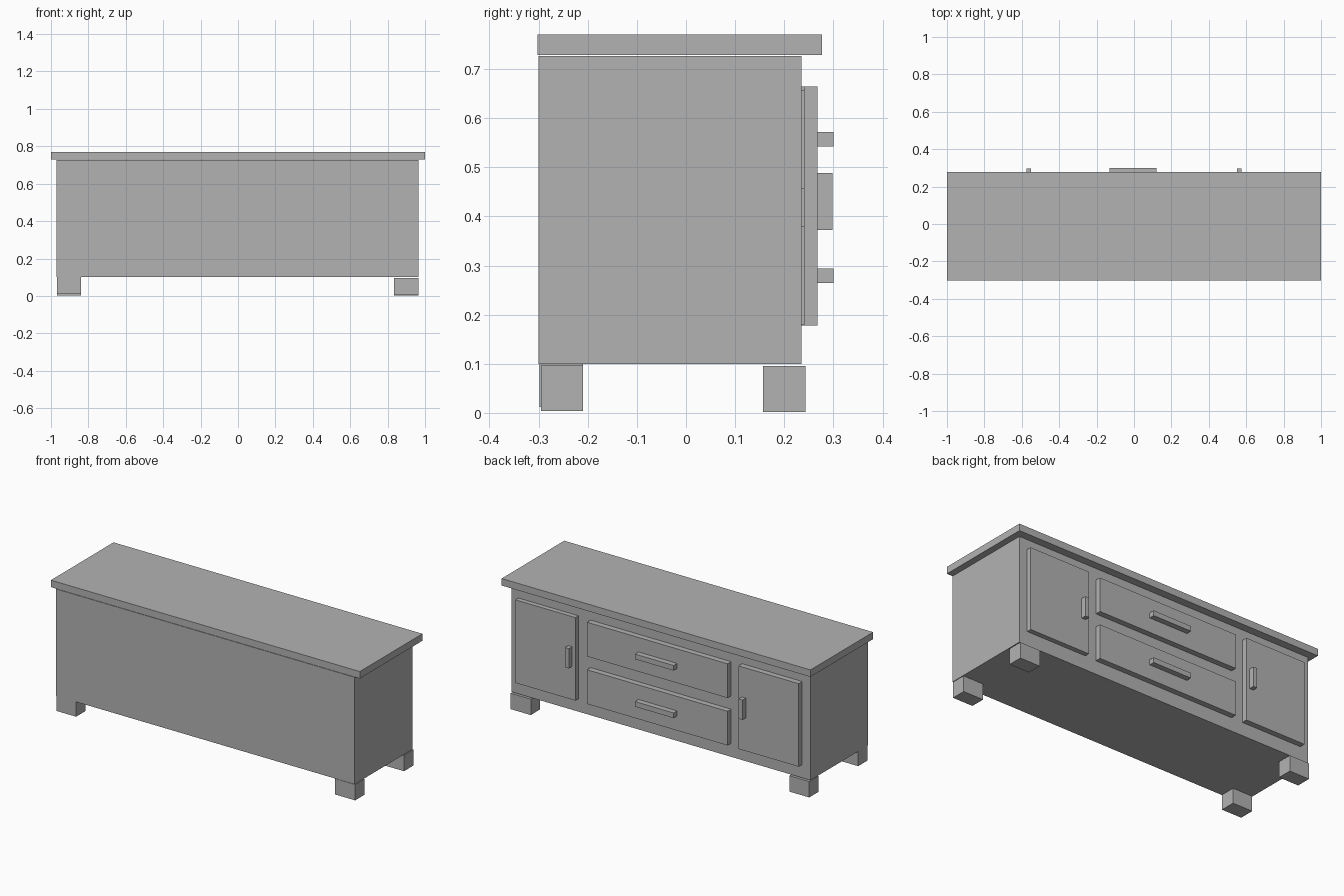
import bpy
import bmesh
from mathutils import Vector

default_cube = bpy.data.objects.get("Cube")
if default_cube:
    bpy.data.objects.remove(default_cube, do_unlink=True)

# One plain grey for the whole cabinet
GREY = (0.45, 0.45, 0.45, 1.0)
grey = bpy.data.materials.new("plain_grey")
grey.use_nodes = True
grey.diffuse_color = GREY
grey.node_tree.nodes["Principled BSDF"].inputs["Base Color"].default_value = GREY


def box(name, x, y, z):
    """Flat-shaded box spanning the given (low, high) range on each axis."""
    low, high = (Vector(corner) for corner in zip(x, y, z))
    bm = bmesh.new()
    bmesh.ops.create_cube(bm, size=1)
    bmesh.ops.scale(bm, vec=high - low, verts=bm.verts)
    bmesh.ops.translate(bm, vec=(low + high) / 2, verts=bm.verts)
    mesh = bpy.data.meshes.new(name)
    bm.to_mesh(mesh)
    bm.free()
    mesh.materials.append(grey)
    obj = bpy.data.objects.new(name, mesh)
    bpy.context.collection.objects.link(obj)
    return obj


def span(side, inner, outer):
    """Range on the left (+1) or right (-1) half of the cabinet."""
    return sorted((side * inner, side * outer))


# Carcass and overhanging top
box("cabinet_body", (-0.97, 0.965), (-0.30, 0.235), (0.10, 0.726))
box("table_top", (-1, 1), (-0.302, 0.277), (0.729, 0.77))

# Feet, the front right one set slightly higher
box("front_right_foot", (-0.968, -0.84), (-0.298, -0.21), (0.012, 0.10))
box("front_left_foot", (0.835, 0.965), (-0.295, -0.21), (0.004, 0.096))
box("back_right_foot", (-0.968, -0.84), (0.157, 0.243), (0.002, 0.095))
box("back_left_foot", (0.835, 0.965), (0.157, 0.243), (0.002, 0.095))

# Doors with upright handles
FACE, GRIP = 0.268, 0.30
for label, side, rear in (("left", 1, 0.24), ("right", -1, 0.235)):
    box(label + "_door", span(side, 0.528, 0.917), (rear, FACE), (0.178, 0.664))
    box(label + "_door_handle", span(side, 0.55, 0.575), (FACE, 0.298), (0.372, 0.488))

# Drawers with level handles
for label, bottom in (("lower", 0.179), ("upper", 0.457)):
    box(label + "_drawer", (-0.457, 0.453), (0.235, FACE), (bottom, bottom + 0.2))
    box(label + "_drawer_handle", (-0.13, 0.12), (FACE, GRIP),
        (bottom + 0.085, bottom + 0.115))
